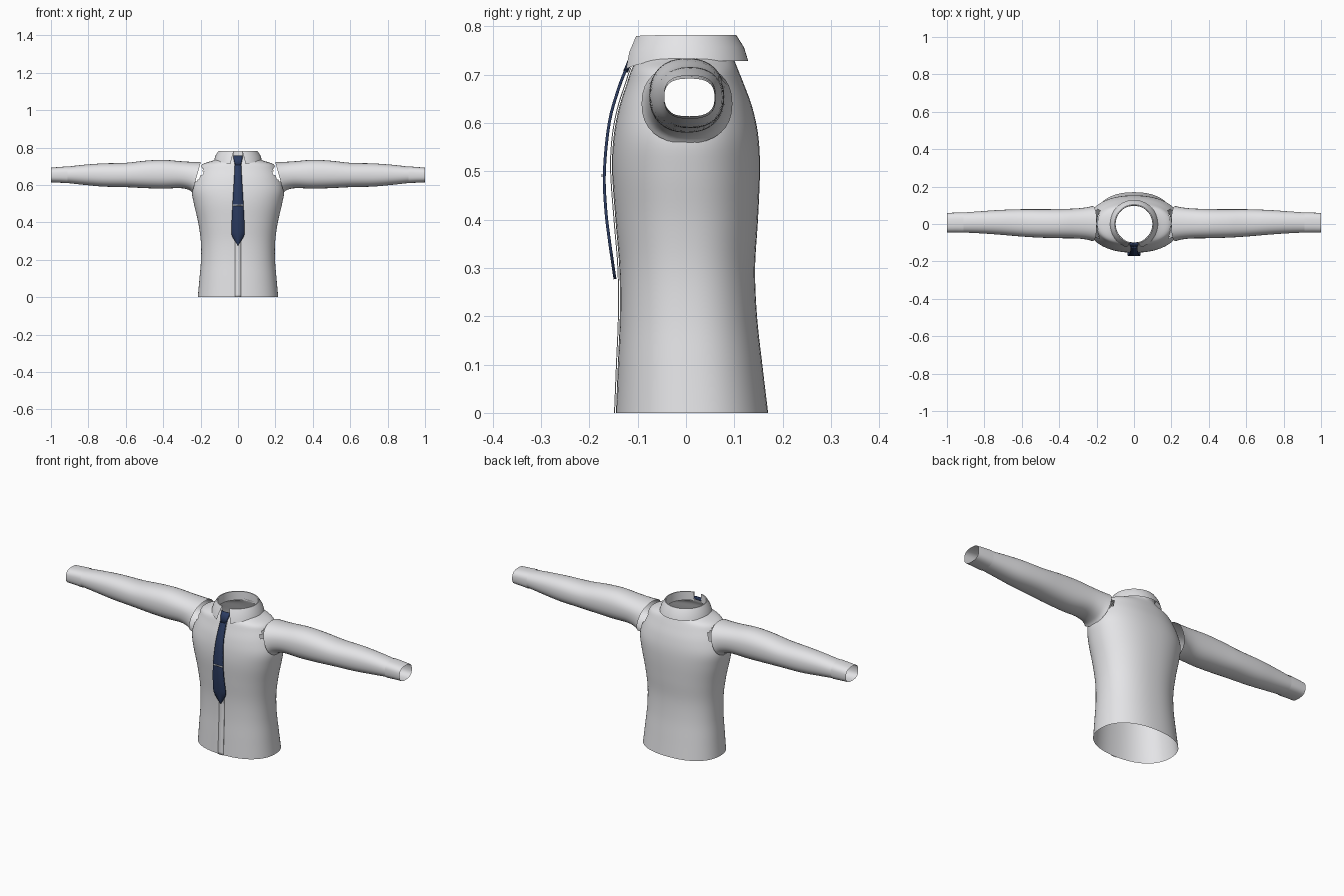
import bpy, bmesh, math

cube = bpy.data.objects.get("Cube")
if cube:
    bpy.data.objects.remove(cube)


def material(name, color, rough=0.7):
    m = bpy.data.materials.new(name)
    m.use_nodes = True
    m.diffuse_color = (*color, 1)
    bsdf = m.node_tree.nodes["Principled BSDF"]
    bsdf.inputs["Base Color"].default_value = (*color, 1)
    bsdf.inputs["Roughness"].default_value = rough
    return m


CLOTH = material("white cloth", (0.8, 0.8, 0.82))
NAVY = material("navy silk", (0.025, 0.045, 0.12))
SILVER = material("silver", (0.5, 0.52, 0.55))


def spline(rows, steps):
    """Catmull-Rom resampling of rows of numbers."""
    out = []
    for i in range(len(rows) - 1):
        a, b, c, d = (rows[min(max(i + k, 0), len(rows) - 1)] for k in (-1, 0, 1, 2))
        for s in range(steps):
            t = s / steps
            out.append([0.5 * (2 * q + (r - p) * t + (2 * p - 5 * q + 4 * r - w) * t * t
                               + (3 * q - p - 3 * r + w) * t ** 3)
                        for p, q, r, w in zip(a, b, c, d)])
    return out + [list(rows[-1])]


def oval(n, power):
    """Unit superellipse points."""
    pts = []
    for i in range(n):
        a = 2 * math.pi * i / n
        c, s = math.cos(a), math.sin(a)
        pts.append((math.copysign(abs(c) ** (2 / power), c),
                    math.copysign(abs(s) ** (2 / power), s)))
    return pts


def loft(name, rings, mat, closed=True, drop=None, angle=40, thick=0):
    """Skin a list of point rings; drop() removes faces by centre."""
    bm = bmesh.new()
    grid = [[bm.verts.new(p) for p in ring] for ring in rings]
    n = len(rings[0])
    for a, b in zip(grid, grid[1:]):
        for i in range(n if closed else n - 1):
            j = (i + 1) % n
            bm.faces.new((a[i], a[j], b[j], b[i]))
    if drop:
        gone = [f for f in bm.faces if drop(f.calc_center_median())]
        bmesh.ops.delete(bm, geom=gone, context="FACES")
    bmesh.ops.remove_doubles(bm, verts=bm.verts, dist=0.00005)
    bmesh.ops.recalc_face_normals(bm, faces=bm.faces)
    me = bpy.data.meshes.new(name)
    bm.to_mesh(me)
    bm.free()
    me.materials.append(mat)
    ob = bpy.data.objects.new(name, me)
    bpy.context.collection.objects.link(ob)
    if thick:
        mod = ob.modifiers.new("thickness", "SOLIDIFY")
        mod.thickness = thick
        mod.offset = 0
    bpy.ops.object.select_all(action="DESELECT")
    bpy.context.view_layer.objects.active = ob
    ob.select_set(True)
    bpy.ops.object.shade_smooth_by_angle(angle=math.radians(angle))
    return ob


# Torso: height, half width, front y, back y
BODY = [(0, .215, -.145, .170), (.1, .206, -.141, .158), (.2, .198, -.137, .147),
        (.3, .199, -.138, .143), (.4, .213, -.146, .149), (.5, .236, -.153, .153),
        (.57, .247, -.150, .150), (.63, .232, -.139, .138), (.68, .210, -.123, .120),
        (.71, .190, -.113, .108), (.73, .135, -.103, .100), (.745, .102, -.098, .096)]
body_rows = spline(BODY, 5)


def in_armhole(c):
    return abs(c.x) > .15 and (c.y / .075) ** 2 + ((c.z - .652) / .055) ** 2 < 1


body_rings = [[(w * x, (f + b) / 2 + (b - f) / 2 * y, z) for x, y in oval(64, 2.25)]
              for z, w, f, b in body_rows]
loft("shirt_body", body_rings, CLOTH, drop=in_armhole)

# Front placket, a thin strip lying on the chest
loft("button_placket",
     [[(x, f - .003, z) for x in (-.016, .016)] for z, w, f, b in body_rows if z < .715],
     CLOTH, closed=False, thick=.002)

# Sleeves: x, centre z, half height, centre y, half depth, slant of the ring
SLEEVE = [(.222, .640, .082, .002, .094, .28), (.255, .648, .075, .003, .086, .1),
          (.31, .655, .072, .003, .080, 0), (.4, .657, .077, .002, .078, 0),
          (.5, .656, .073, .003, .076, 0), (.6, .653, .065, .006, .073, 0),
          (.72, .653, .062, .009, .066, 0), (.82, .654, .054, .009, .059, 0),
          (.92, .654, .043, .008, .053, 0)]
CUFF = [(.912, .654, .045, .008, .054, 0), (.955, .654, .042, .008, .053, 0),
        (1, .653, .039, .007, .052, 0)]


def tube(rows, side, power):
    return [[(side * (x - s * hz * v), cy + hy * u, cz + hz * v) for u, v in oval(32, power)]
            for x, cz, hz, cy, hy, s in rows]


for side, label in ((1, "left"), (-1, "right")):
    loft(label + "_sleeve", tube(spline(SLEEVE, 4), side, 2.3), CLOTH)
    loft(label + "_cuff", tube(CUFF, side, 2.7), CLOTH)

# Folded collar, open at the front, with points dipping beside the tie
COLLAR = [(.098, .735, 0), (.099, .782, .002), (.104, .782, .002),
          (.120, .757, .012), (.129, .728, .020)]
collar_rings = []
for k, (r, z, dip) in enumerate(COLLAR):
    ring = []
    for i in range(49):
        gap = .22 if k < 3 else .22 + .05 * (k - 2)
        a = -math.pi / 2 + gap + (2 * math.pi - 2 * gap) * i / 48
        front = max(0, -math.sin(a)) ** 4
        ring.append((r * math.cos(a), r * math.sin(a) - .002 * front, z - dip * front))
    collar_rings.append(ring)
loft("collar", collar_rings, CLOTH, closed=False)

# Tie: height, half width, y
TIE = [(.712, .017, -.124), (.67, .019, -.140), (.6, .023, -.159), (.5, .029, -.169),
       (.42, .033, -.166), (.36, .036, -.159), (.325, .031, -.154), (.277, .001, -.147)]
loft("tie_blade", [[(x * w, y, z) for x in (-1, 0, 1)] for z, w, y in spline(TIE, 4)],
     NAVY, closed=False, thick=.006)
KNOT = [(.756, .024, -.101), (.735, .022, -.112), (.706, .016, -.124)]
loft("tie_knot", [[(x * w, y + .006 * (abs(x) - 1), z) for x in (-1, -.6, .6, 1)]
                  for z, w, y in KNOT], NAVY, closed=False, thick=.008)
loft("tie_clip", [[(x, -.1735, z) for x in (-.029, .029)] for z in (.488, .495)],
     SILVER, closed=False, thick=.002)
